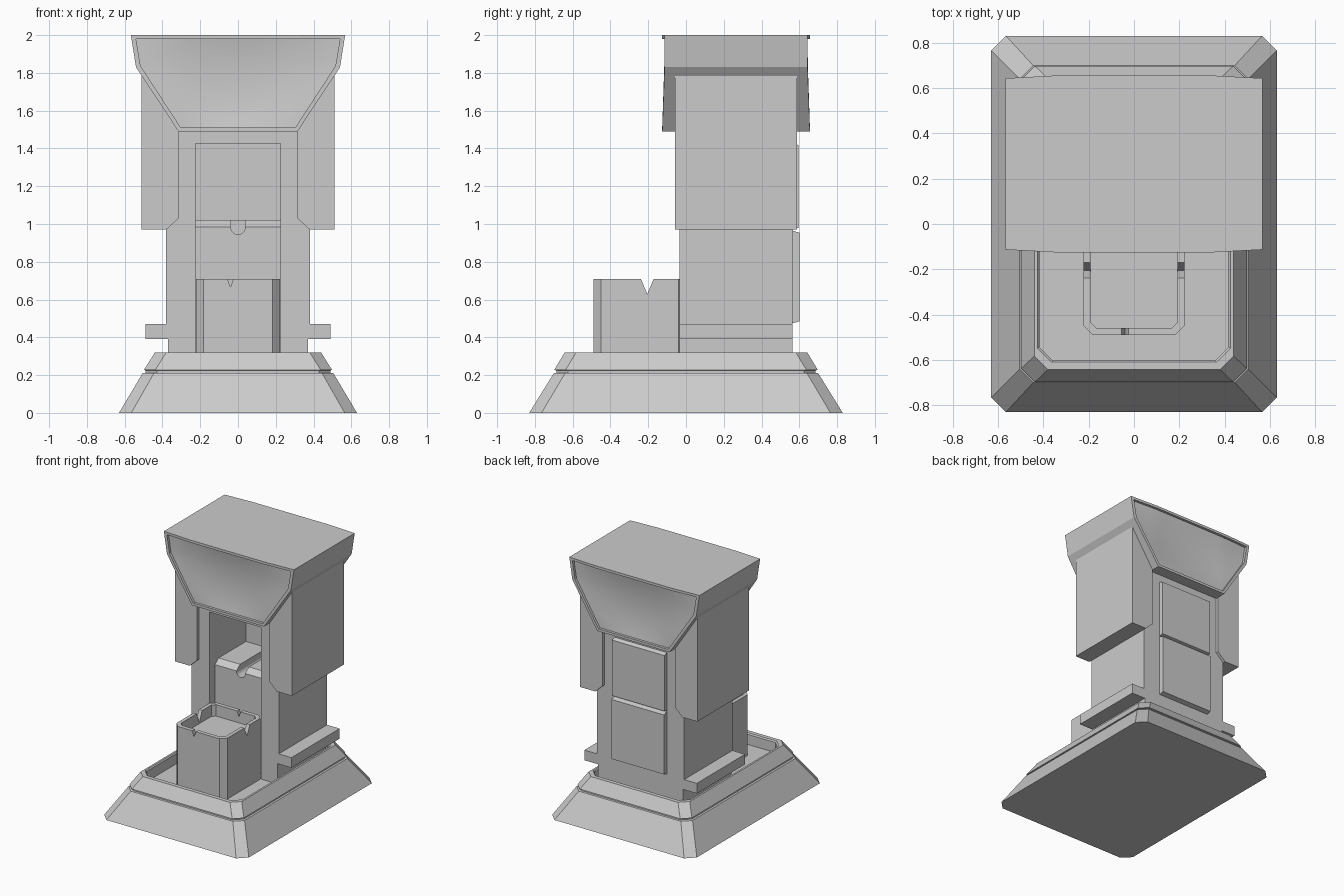
import bpy, bmesh, math

if "Cube" in bpy.data.objects:
    bpy.data.objects.remove(bpy.data.objects["Cube"])

CY = 0.265          # depth centre of the tower and head
FLOOR = 0.23        # sunken floor of the base


def finish(name, bm):
    bmesh.ops.recalc_face_normals(bm, faces=bm.faces)
    me = bpy.data.meshes.new(name)
    bm.to_mesh(me)
    bm.free()
    ob = bpy.data.objects.new(name, me)
    bpy.context.collection.objects.link(ob)
    return ob


def loft(name, rings, caps=True):
    """Skin a stack of equal-length point rings."""
    bm = bmesh.new()
    vs = [[bm.verts.new(p) for p in r] for r in rings]
    n = len(rings[0])
    for a, b in zip(vs, vs[1:]):
        for i in range(n):
            j = (i + 1) % n
            bm.faces.new((a[i], a[j], b[j], b[i]))
    if caps:
        bm.faces.new(vs[0])
        bm.faces.new(vs[-1])
    return finish(name, bm)


def prism_y(name, pts, y0, y1):
    return loft(name, [[(x, y, z) for x, z in pts] for y in (y0, y1)])


def prism_x(name, pts, x0, x1):
    return loft(name, [[(x, y, z) for y, z in pts] for x in (x0, x1)])


def mirrored(half):
    return half + [(-x, z) for x, z in reversed(half)]


def octagon(hx, hy, c, z, cy=0.0):
    q = [(hx, -hy + c), (hx, hy - c), (hx - c, hy), (-hx + c, hy),
         (-hx, hy - c), (-hx, -hy + c), (-hx + c, -hy), (hx - c, -hy)]
    return [(x, y + cy, z) for x, y in q]


def cut(ob, cutter):
    cutter.hide_render = True
    m = ob.modifiers.new("cut", 'BOOLEAN')
    m.operation = 'DIFFERENCE'
    m.solver = 'EXACT'
    m.object = cutter
    bpy.context.view_layer.objects.active = ob
    bpy.ops.object.modifier_apply(modifier=m.name)
    bpy.data.objects.remove(cutter)


# Sloped base with a groove and a sunken top
loft("base", [
    octagon(0.63, 0.83, 0.065, 0.0),
    octagon(0.505, 0.70, 0.06, 0.21),
    octagon(0.49, 0.685, 0.06, 0.212),
    octagon(0.49, 0.685, 0.06, 0.225),
    octagon(0.498, 0.698, 0.06, 0.227),
    octagon(0.44, 0.642, 0.06, 0.32),
    octagon(0.425, 0.61, 0.06, 0.32),
    octagon(0.418, 0.603, 0.06, 0.31),
    octagon(0.418, 0.603, 0.06, FLOOR)])

# Tower column with side ledges and a front niche
column = prism_y("column", mirrored([
    (0.37, FLOOR), (0.37, 0.39), (0.49, 0.39), (0.49, 0.47),
    (0.38, 0.47), (0.38, 1.7)]), -0.035, 0.565)
cut(column, prism_y("niche_cutter", mirrored([(0.225, 0.2), (0.225, 1.425)]),
                    -0.2, 0.42))

# Block inside the niche with a round channel along its top
block = prism_x("niche_block", [(0.035, FLOOR), (0.035, 0.985), (0.08, 1.02),
                                (0.42, 1.02), (0.42, FLOOR)], -0.225, 0.225)
arc = [(0.038 * math.cos(a), 0.983 + 0.038 * math.sin(a))
       for a in [-math.pi * i / 10 for i in range(11)]]
cut(block, prism_y("channel_cutter", [(0.038, 1.1)] + arc + [(-0.038, 1.1)],
                   -0.1, 0.41))

# Open tray in front, notched on each wall
TY = -0.245
tray = loft("front_tray", [
    octagon(0.222, 0.245, 0.04, FLOOR, TY),
    octagon(0.222, 0.245, 0.04, 0.71, TY),
    octagon(0.193, 0.213, 0.025, 0.71, TY),
    octagon(0.193, 0.213, 0.025, 0.62, TY)])
cut(tray, prism_x("side_notch", [(-0.24, 0.712), (-0.17, 0.712), (-0.205, 0.63)],
                  -0.3, 0.3))
for x, y0, y1 in ((-0.04, -0.55, -0.4), (0.03, -0.1, 0.05)):
    cut(tray, prism_y("end_notch", [(x - 0.016, 0.712), (x + 0.016, 0.712),
                                    (x, 0.665)], y0, y1))

# Side blocks hanging under the head
for s, name in ((1, "right_side_block"), (-1, "left_side_block")):
    prism_y(name, [(s * x, z) for x, z in [
        (0.315, 1.03), (0.38, 0.97), (0.51, 0.97), (0.51, 1.85), (0.315, 1.85)]],
        -0.058, 0.588)

# Bevelled panels on the back
for name, z0, z1, y1 in (("lower_back_panel", 0.475, 0.965, 0.602),
                         ("upper_back_panel", 0.97, 1.43, 0.595)):
    rings = []
    for y, i in ((0.55, 0), (0.565, 0), (y1, 0.012)):
        rings.append([(x, y, z) for x, z in mirrored(
            [(0.228, z0 + i * 0.8), (0.228, z1 - i)])])
    loft(name, rings)


# Head: flared housing with bowed front and back frames
def bow(x):
    return 0.378 + 0.013 * min(1, max(0, (0.55 - abs(x)) / 0.22))


outer = mirrored([(0.315, 1.49), (0.54, 1.83), (0.567, 2.0), (0.33, 2.0)])
inner = mirrored([(0.303, 1.51), (0.516, 1.837), (0.54, 1.98), (0.33, 1.98)])


def frame(pts, s, inset=0.0):
    return [(x, CY + s * (bow(x) - inset), z) for x, z in pts]


loft("head", [frame(inner, -1, 0.02), frame(inner, -1), frame(outer, -1),
              frame(outer, 1), frame(inner, 1), frame(inner, 1, 0.02)], caps=False)

# Smooth dished panels inside both frames
NX = 20
rows = [1.51 + 0.327 * i / 10 for i in range(10)] + \
       [1.837 + 0.143 * i / 5 for i in range(6)]
for s, name in ((-1, "front_dish"), (1, "back_dish")):
    bm = bmesh.new()
    grid = []
    for z in rows:
        w = (0.303 + (z - 1.51) / 0.327 * 0.213 if z < 1.837
             else 0.516 + (z - 1.837) / 0.143 * 0.024)
        v = (z - 1.745) / 0.235
        row = []
        for i in range(NX + 1):
            u = 2 * i / NX - 1
            dip = 0.02 + 0.025 * (1 - u * u) * (1 - v * v)
            row.append(bm.verts.new((u * w, CY + s * (bow(u * w) - dip), z)))
        grid.append(row)
    for a, b in zip(grid, grid[1:]):
        for i in range(NX):
            f = bm.faces.new((a[i], a[i + 1], b[i + 1], b[i]))
            f.smooth = True
    dish = finish(name, bm)
    if dish.data.polygons[0].normal.y * s < 0:
        dish.data.flip_normals()
